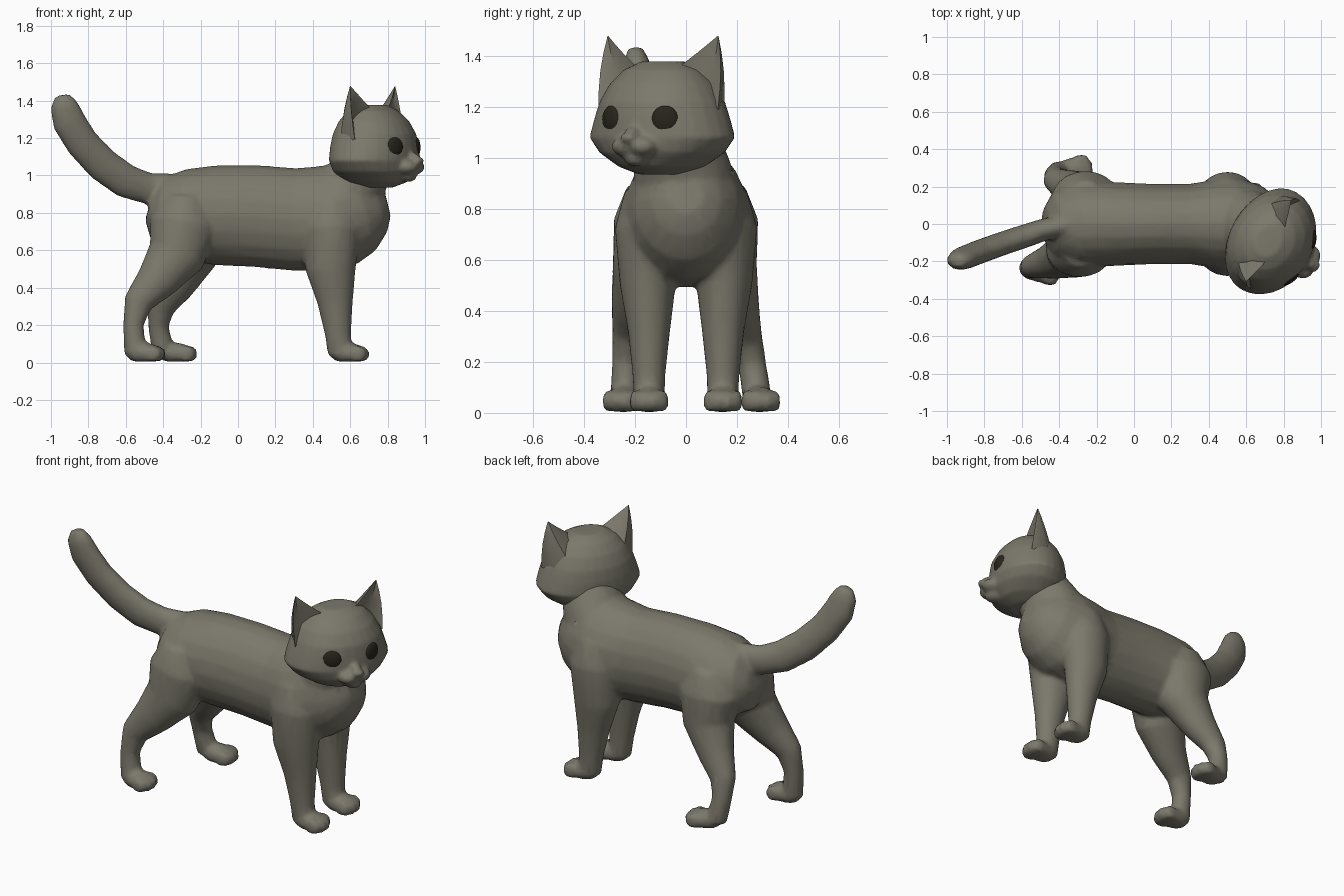
import bpy, bmesh, math
from mathutils import Vector, Matrix


def material(name, rgb):
    m = bpy.data.materials.new(name)
    m.diffuse_color = (*rgb, 1)
    return m


FUR = material("grey fur", (0.2, 0.19, 0.148))
DARK = material("dark eye", (0.02, 0.018, 0.011))
HEAD = Matrix.Translation((0.72, -0.09, 0)) @ Matrix.Rotation(math.radians(-29), 4, 'Z')


def finish(bm, name, mat, matrix=None):
    bmesh.ops.recalc_face_normals(bm, faces=bm.faces)
    me = bpy.data.meshes.new(name)
    if matrix:
        bm.transform(matrix)
    bm.to_mesh(me)
    bm.free()
    me.materials.append(mat)
    ob = bpy.data.objects.new(name, me)
    bpy.context.collection.objects.link(ob)
    bpy.ops.object.select_all(action='DESELECT')
    bpy.context.view_layer.objects.active = ob
    ob.select_set(True)
    return ob


def fuse(ob, voxel, iterations, ratio):
    """Melt overlapping volumes into one skin, then thin it out."""
    r = ob.modifiers.new("fuse", 'REMESH')
    r.mode = 'VOXEL'
    r.voxel_size = voxel
    r.use_smooth_shade = True
    s = ob.modifiers.new("soften", 'SMOOTH')
    s.factor = 0.5
    s.iterations = iterations
    d = ob.modifiers.new("thin", 'DECIMATE')
    d.ratio = ratio
    for m in ("fuse", "soften", "thin"):
        bpy.ops.object.modifier_apply(modifier=m)
    for p in ob.data.polygons:
        p.use_smooth = True


def loft(bm, rings):
    loops = [[bm.verts.new(p) for p in ring] for ring in rings]
    n = len(loops[0])
    for a, b in zip(loops, loops[1:]):
        for i in range(n):
            j = (i + 1) % n
            bm.faces.new((a[i], a[j], b[j], b[i]))
    bm.faces.new(loops[0][::-1])
    bm.faces.new(loops[-1])


def tube(bm, path, n=20):
    """path rows: x, y, z, half width sideways, half width across"""
    pts = [Vector(p[:3]) for p in path]
    rings = []
    for i, p in enumerate(path):
        t = (pts[min(i + 1, len(pts) - 1)] - pts[max(i - 1, 0)]).normalized()
        side = Vector((0, 1, 0))
        side = (side - t * side.dot(t)).normalized()
        up = t.cross(side)
        rings.append([pts[i] + side * p[3] * math.cos(k * math.tau / n)
                      + up * p[4] * math.sin(k * math.tau / n) for k in range(n)])
    loft(bm, rings)


def blob(bm, centre, radii, yaw=0.0):
    m = (Matrix.Translation(centre) @ Matrix.Rotation(yaw, 4, 'Z')
         @ Matrix.Diagonal((*radii, 1)))
    bmesh.ops.create_uvsphere(bm, u_segments=20, v_segments=12, radius=1, matrix=m)


def paw(bm, x, y, yaw=0.0):
    blob(bm, (x, y, 0.05), (0.095, 0.068, 0.056), yaw)
    for dx, dy in ((0.055, -0.056), (0.073, -0.02), (0.073, 0.02), (0.055, 0.056)):
        c, s = math.cos(yaw), math.sin(yaw)
        blob(bm, (x + dx * c - dy * s, y + dx * s + dy * c, 0.045),
             (0.047, 0.021, 0.046), yaw)


# body, legs and tail
bm = bmesh.new()
trunk = [(-0.475, 0.90, 0.76, 0.09), (-0.43, 0.99, 0.64, 0.17), (-0.30, 1.035, 0.56, 0.225),
         (-0.12, 1.055, 0.52, 0.225), (0.10, 1.055, 0.51, 0.215), (0.30, 1.04, 0.49, 0.215),
         (0.45, 1.05, 0.49, 0.24), (0.58, 1.07, 0.52, 0.24), (0.68, 1.05, 0.59, 0.205),
         (0.76, 0.99, 0.69, 0.14), (0.80, 0.92, 0.78, 0.07)]
tube(bm, [(x, 0, (t + b) / 2, w, (t - b) / 2) for x, t, b, w in trunk])
# neck
tube(bm, [(0.56, 0, 0.85, 0.21, 0.2), (0.63, -0.02, 0.97, 0.19, 0.17),
          (0.70, -0.06, 1.12, 0.15, 0.15)])
# tail
tube(bm, [(-0.33, 0, 0.94, 0.05, 0.07), (-0.48, -0.03, 0.93, 0.06, 0.085),
          (-0.60, -0.07, 0.97, 0.062, 0.092), (-0.72, -0.11, 1.055, 0.062, 0.092),
          (-0.83, -0.15, 1.17, 0.062, 0.09), (-0.905, -0.18, 1.29, 0.06, 0.09),
          (-0.93, -0.195, 1.375, 0.052, 0.075), (-0.94, -0.2, 1.43, 0.03, 0.04)])
# front legs
for s in (-1, 1):
    tube(bm, [(0.50, s * 0.13, 0.86, 0.11, 0.11), (0.50, s * 0.145, 0.72, 0.135, 0.155),
              (0.495, s * 0.15, 0.5, 0.11, 0.135), (0.52, s * 0.145, 0.32, 0.083, 0.095),
              (0.535, s * 0.145, 0.15, 0.065, 0.07), (0.545, s * 0.145, 0.04, 0.06, 0.065)])
    paw(bm, 0.585, s * 0.145)
# hind legs, one set back and one stepping forward
tube(bm, [(-0.28, -0.11, 0.88, 0.12, 0.11), (-0.29, -0.13, 0.74, 0.155, 0.185),
          (-0.33, -0.155, 0.57, 0.135, 0.155), (-0.44, -0.2, 0.43, 0.095, 0.11),
          (-0.535, -0.225, 0.32, 0.065, 0.078), (-0.56, -0.235, 0.2, 0.055, 0.055),
          (-0.55, -0.24, 0.05, 0.058, 0.06)])
paw(bm, -0.505, -0.245, -0.1)
tube(bm, [(-0.26, 0.11, 0.88, 0.12, 0.11), (-0.26, 0.13, 0.74, 0.155, 0.185),
          (-0.26, 0.15, 0.56, 0.13, 0.15), (-0.34, 0.195, 0.41, 0.095, 0.105),
          (-0.415, 0.235, 0.29, 0.065, 0.075), (-0.425, 0.26, 0.19, 0.055, 0.055),
          (-0.40, 0.28, 0.05, 0.058, 0.06)])
paw(bm, -0.335, 0.285, 0.15)
for v in bm.verts:
    v.co.z = max(v.co.z, 0.004)
fuse(finish(bm, "body", FUR), 0.014, 6, 0.16)

# head, modelled facing +x and turned into place
bm = bmesh.new()
skull = [(0.935, 0.09, 0.11, 0.07), (0.965, 0.17, 0.19, 0.14), (1.02, 0.255, 0.23, 0.195),
         (1.08, 0.302, 0.24, 0.21), (1.15, 0.28, 0.238, 0.21), (1.22, 0.255, 0.228, 0.2),
         (1.29, 0.215, 0.19, 0.17), (1.345, 0.16, 0.135, 0.125), (1.378, 0.09, 0.07, 0.07)]
rings = []
for z, w, f, b in skull:
    ring = []
    for k in range(28):
        a = k * math.tau / 28
        ring.append((math.cos(a) * (f if math.cos(a) > 0 else b), math.sin(a) * w, z))
    rings.append(ring)
loft(bm, rings)
for s in (-1, 1):
    blob(bm, (0.225, s * 0.038, 1.045), (0.065, 0.058, 0.042))
blob(bm, (0.215, 0, 1.0), (0.05, 0.05, 0.035))
blob(bm, (0.235, 0, 1.085), (0.055, 0.035, 0.04))
blob(bm, (0.285, 0, 1.078), (0.022, 0.034, 0.02))
fuse(finish(bm, "head", FUR, HEAD), 0.011, 4, 0.25)

# ears: cupped cones with the hollow facing forward
base = [(0.05, 0.06, 1.33), (-0.04, 0.08, 1.30), (-0.11, 0.15, 1.23),
        (-0.07, 0.235, 1.18), (0.04, 0.268, 1.19), (-0.01, 0.18, 1.25)]
for s, name in ((-1, "right_ear"), (1, "left_ear")):
    bm = bmesh.new()
    tip = Vector((0.0, s * 0.248, 1.48))
    rings = []
    for t in (0, 0.25, 0.5, 0.75, 0.985):
        rings.append([tip + (Vector((u, s * v, z)) - tip) * (1 - t)
                      + Vector((0, s * 0.012, 0.006)) * math.sin(math.pi * t)
                      for u, v, z in base])
    loft(bm, rings)
    finish(bm, name, FUR, HEAD)
    bpy.ops.object.shade_smooth_by_angle(angle=math.radians(50))

# eyes
for s, name in ((-1, "right_eye"), (1, "left_eye")):
    bm = bmesh.new()
    blob(bm, (0.2, s * 0.12, 1.15), (0.022, 0.054, 0.055), s * math.radians(24))
    finish(bm, name, DARK, HEAD)
    bpy.ops.object.shade_smooth_by_angle(angle=math.radians(60))
